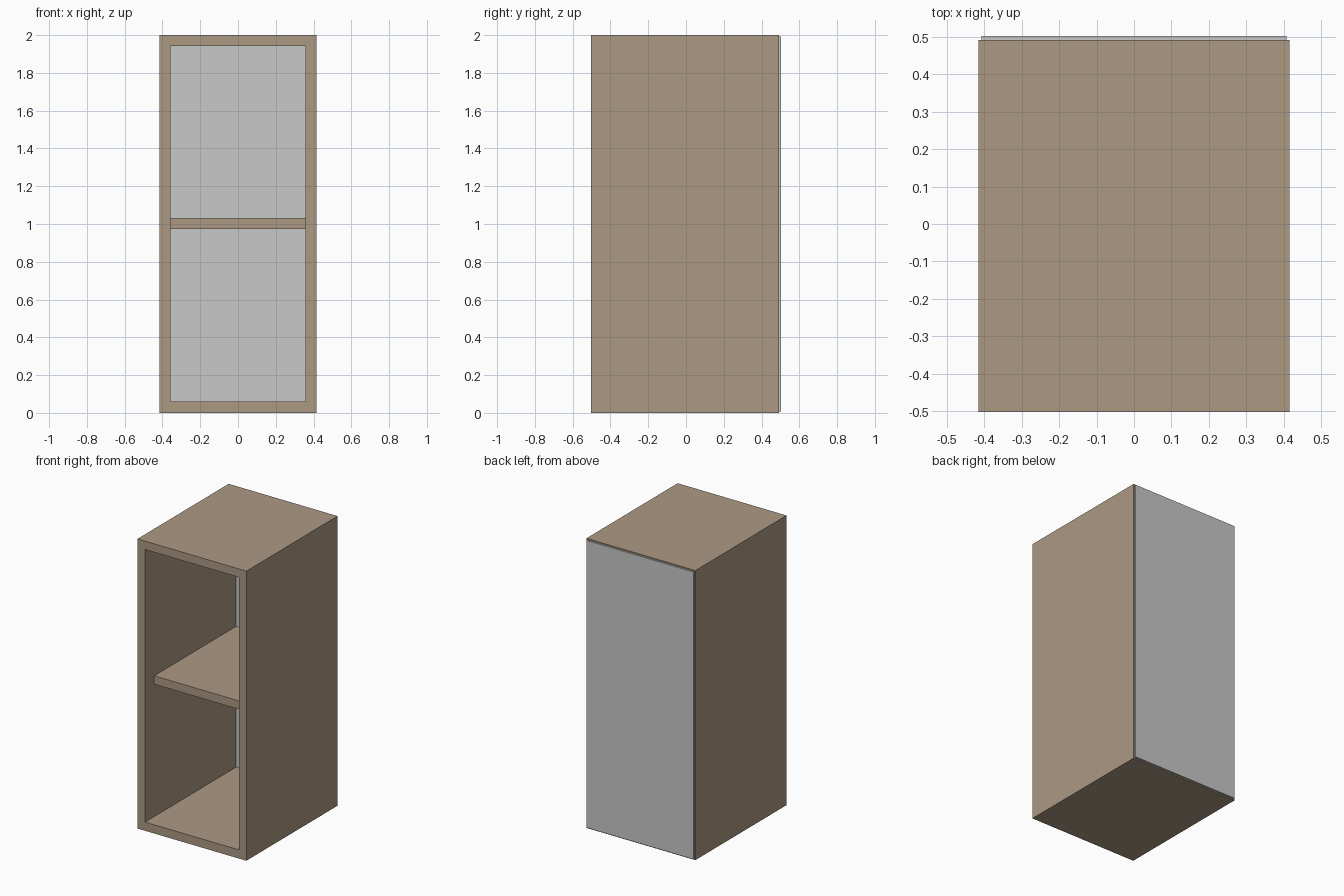
import bpy, bmesh

if "Cube" in bpy.data.objects:
    bpy.data.objects.remove(bpy.data.objects["Cube"])

W, D, H = 0.416, 0.503, 2.0      # half width, half depth, height
T = 0.058                        # board thickness
BACK = 0.492                     # rear edge of the carcass


def material(name, color):
    m = bpy.data.materials.new(name)
    m.diffuse_color = (*color, 1)
    m.use_nodes = True
    m.node_tree.nodes["Principled BSDF"].inputs["Base Color"].default_value = m.diffuse_color
    return m


wood = material("wood", (0.413, 0.319, 0.227))
grey = material("back_grey", (0.578, 0.578, 0.578))


def finish(name, bm, mat):
    bmesh.ops.recalc_face_normals(bm, faces=bm.faces)
    me = bpy.data.meshes.new(name)
    bm.to_mesh(me)
    bm.free()
    me.materials.append(mat)
    ob = bpy.data.objects.new(name, me)
    bpy.context.collection.objects.link(ob)
    return ob


def box(name, x, y, z, mat):
    bm = bmesh.new()
    bmesh.ops.create_cube(bm, size=1)
    for v in bm.verts:
        v.co = [r[0] if c < 0 else r[1] for c, r in zip(v.co, (x, y, z))]
    return finish(name, bm, mat)


# carcass: a rectangular ring in the xz plane, from front to back
bm = bmesh.new()


def ring(x, z0, z1, y):
    return [bm.verts.new((px, y, pz))
            for px, pz in ((-x, z0), (x, z0), (x, z1), (-x, z1))]


loops = [ring(W, 0, H, -D), ring(W, 0, H, BACK),
         ring(W - T, 0.06, H - T, BACK), ring(W - T, 0.06, H - T, -D)]
for i in range(4):
    a, b = loops[i], loops[(i + 1) % 4]
    for k in range(4):
        n = (k + 1) % 4
        bm.faces.new((a[k], a[n], b[n], b[k]))
finish("cabinet_frame", bm, wood)

# shelf, set back from the front edge
box("shelf", (-W + T, W - T), (-D + 0.1, BACK), (0.974, 1.032), wood)

# thin back panel, slightly smaller than the frame
box("back_panel", (-W + 0.008, W - 0.008), (BACK, D), (0.008, H - 0.008), grey)
